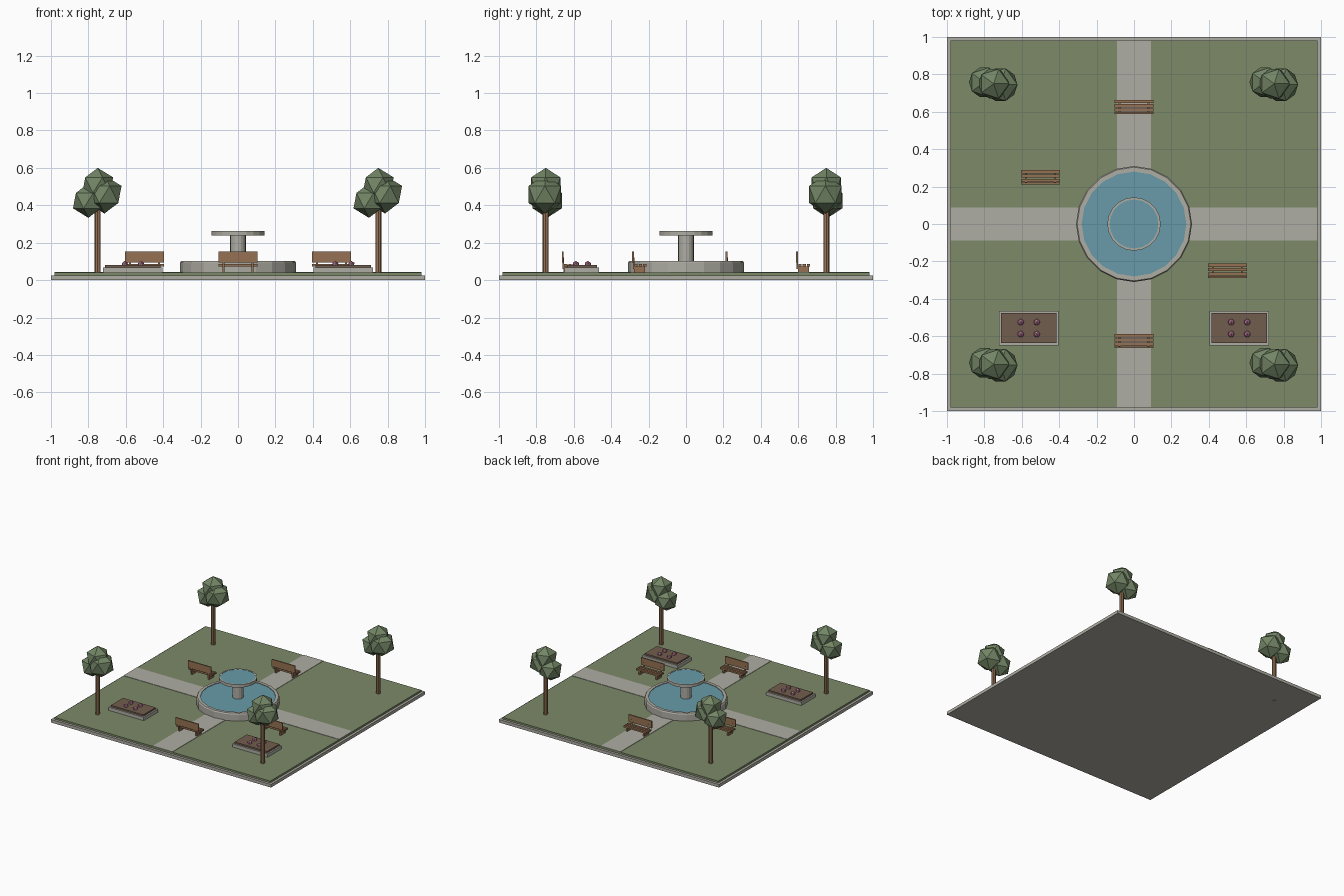
import bpy
import bmesh
import math
from mathutils import Matrix

if "Cube" in bpy.data.objects:
    bpy.data.objects.remove(bpy.data.objects["Cube"])


def mat(name, rgb):
    m = bpy.data.materials.new(name)
    m.diffuse_color = (*rgb, 1)
    m.use_nodes = True
    m.node_tree.nodes["Principled BSDF"].inputs["Base Color"].default_value = m.diffuse_color
    return m


STONE = mat("pale stone", (0.43, 0.42, 0.37))
GRASS = mat("grass green", (0.20, 0.255, 0.14))
WATER = mat("pool blue", (0.14, 0.33, 0.40))
WOOD = mat("bench wood", (0.30, 0.165, 0.085))
BARK = mat("bark brown", (0.32, 0.18, 0.095))
SOIL = mat("soil brown", (0.165, 0.11, 0.075))
LEAF = mat("leaf green", (0.17, 0.235, 0.13))
PINK = mat("petal pink", (0.52, 0.20, 0.32))


def finish(bm, name, material):
    bmesh.ops.recalc_face_normals(bm, faces=bm.faces)
    me = bpy.data.meshes.new(name)
    bm.to_mesh(me)
    bm.free()
    me.materials.append(material)
    ob = bpy.data.objects.new(name, me)
    bpy.context.collection.objects.link(ob)
    return ob


def boxes(name, material, items):
    """Each item is (x0, x1, y0, y1, z0, z1)."""
    bm = bmesh.new()
    for x0, x1, y0, y1, z0, z1 in items:
        m = (Matrix.Translation(((x0 + x1) / 2, (y0 + y1) / 2, (z0 + z1) / 2))
             @ Matrix.Diagonal((x1 - x0, y1 - y0, z1 - z0, 1)))
        bmesh.ops.create_cube(bm, size=1, matrix=m)
    return finish(bm, name, material)


def lathe(name, material, profile, sides, x=0, y=0):
    """Spin a list of (radius, z) points; the ends are capped."""
    bm = bmesh.new()
    rings = [[bm.verts.new((x + r * math.cos(2 * math.pi * i / sides),
                            y + r * math.sin(2 * math.pi * i / sides), z))
              for i in range(sides)] for r, z in profile]
    for a, b in zip(rings, rings[1:]):
        for i in range(sides):
            j = (i + 1) % sides
            bm.faces.new((a[i], a[j], b[j], b[i]))
    bm.faces.new(rings[0])
    bm.faces.new(rings[-1])
    return finish(bm, name, material)


def balls(name, material, items):
    """Each item is (x, y, z, radius)."""
    bm = bmesh.new()
    for x, y, z, r in items:
        bmesh.ops.create_icosphere(bm, subdivisions=1, radius=r,
                                   matrix=Matrix.Translation((x, y, z)))
    return finish(bm, name, material)


# Ground: stone slab, lawn, crossing paths
boxes("base_slab", STONE, [(-1, 1, -1, 1, 0, 0.025)])
boxes("lawn", GRASS, [(-0.98, 0.98, -0.98, 0.98, 0.02, 0.04)])
boxes("path_front_back", STONE, [(-0.09, 0.09, -0.98, 0.98, 0.035, 0.043)])
boxes("path_left_right", STONE, [(-0.98, -0.2, -0.087, 0.087, 0.035, 0.0428),
                                 (0.2, 0.98, -0.087, 0.087, 0.035, 0.0428)])

# Fountain: basin, pool, pedestal, upper bowl
lathe("fountain_basin", STONE, [(0.31, 0.035), (0.31, 0.093), (0.304, 0.102),
                                (0.28, 0.102), (0.28, 0.08)], 20)
lathe("fountain_pool", WATER, [(0.281, 0.06), (0.281, 0.097)], 20)
lathe("fountain_pedestal", STONE, [(0.042, 0.09), (0.042, 0.242)], 16)
lathe("fountain_bowl", STONE, [(0.143, 0.238), (0.143, 0.262),
                               (0.131, 0.262), (0.131, 0.25)], 20)
lathe("bowl_water", WATER, [(0.132, 0.245), (0.132, 0.26)], 20)

# Benches, all facing the back
for i, (x, y) in enumerate([(0, 0.626), (0, -0.626), (-0.5, 0.25), (0.5, -0.25)]):
    w = 0.105
    parts = [(x - w, x + w, y + d - 0.0085, y + d + 0.0085, 0.072, 0.085)
             for d in (-0.017, 0.006, 0.029)]
    parts.append((x - w, x + w, y - 0.038, y - 0.028, 0.093, 0.152))
    for s in (-0.078, 0.078):
        parts.append((x + s - 0.006, x + s + 0.006, y - 0.028, y + 0.032, 0.038, 0.073))
        parts.append((x + s - 0.006, x + s + 0.006, y - 0.034, y - 0.026, 0.06, 0.12))
    boxes(f"bench_{i + 1}", WOOD, parts)

# Flower beds
for side, sx in (("left", -1), ("right", 1)):
    x, y = sx * 0.5625, -0.557
    boxes(f"planter_{side}", STONE, [(x - 0.16, x + 0.16, y - 0.092, y + 0.092, 0.035, 0.067)])
    boxes(f"planter_soil_{side}", SOIL, [(x - 0.148, x + 0.148, y - 0.08, y + 0.08, 0.06, 0.08)])
    balls(f"flowers_{side}", PINK, [(x + dx, y + dy, 0.084, 0.019)
                                    for dx in (-0.043, 0.043) for dy in (-0.032, 0.032)])

# Trees in the four corners
for i, (x, y) in enumerate([(a, b) for a in (-0.75, 0.75) for b in (-0.75, 0.75)]):
    lathe(f"tree_trunk_{i + 1}", BARK, [(0.016, 0.0), (0.016, 0.42)], 8, x, y)
    balls(f"tree_crown_{i + 1}", LEAF, [(x + 0.036, y - 0.005, 0.458, 0.102),
                                        (x - 0.05, y + 0.008, 0.425, 0.092),
                                        (x, y, 0.508, 0.092)])
